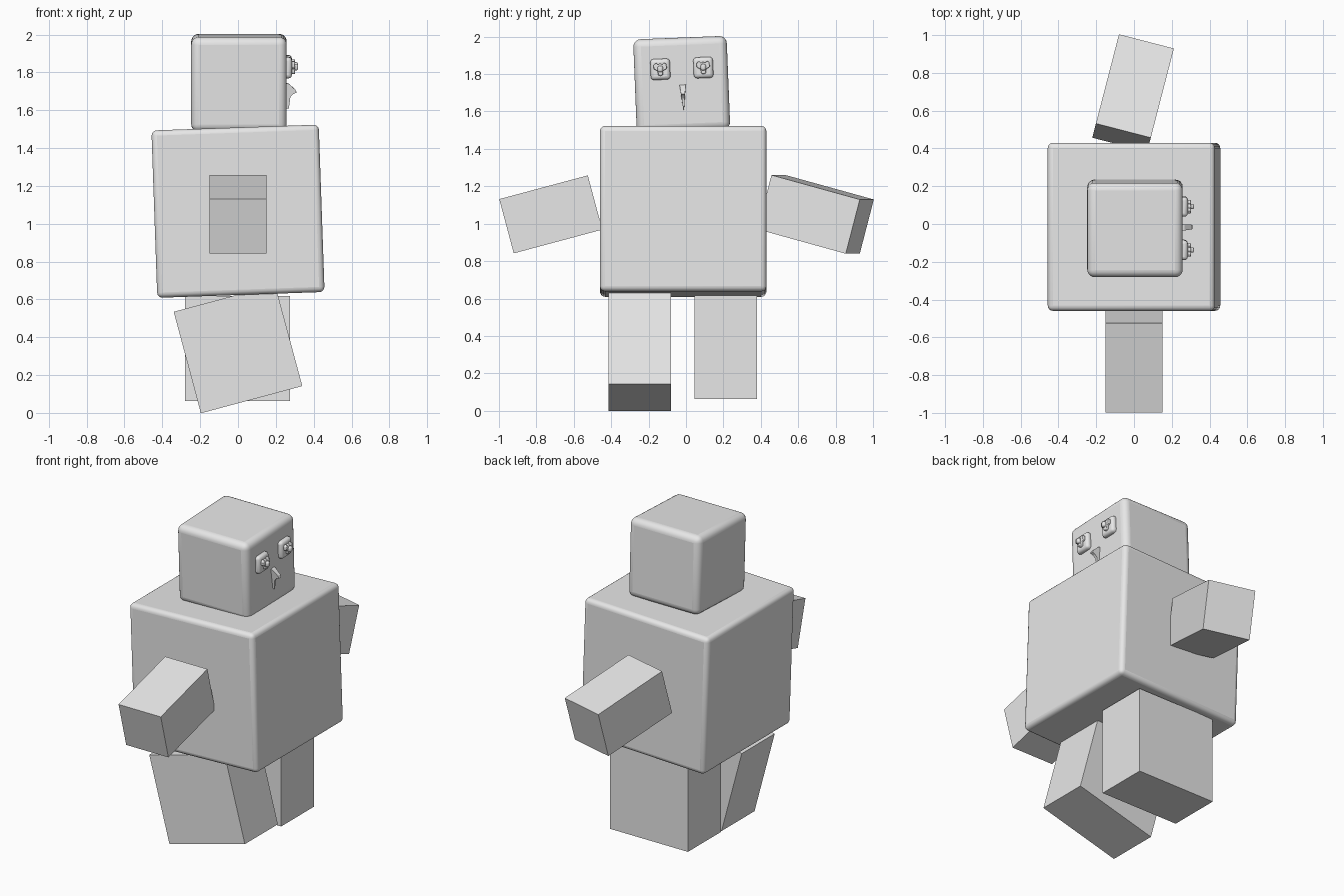
import bpy, bmesh
from math import radians
from mathutils import Matrix, Vector, Euler

cube = bpy.data.objects.get("Cube")
if cube:
    bpy.data.objects.remove(cube, do_unlink=True)

grey = bpy.data.materials.new("light grey")
grey.use_nodes = True
grey.diffuse_color = (0.8, 0.8, 0.8, 1)
grey.node_tree.nodes["Principled BSDF"].inputs["Base Color"].default_value = (0.8, 0.8, 0.8, 1)


def finish(name, bm, matrix, bevel=0.0, segments=4):
    """Turn a bmesh into a named object, optionally with rounded edges."""
    bmesh.ops.recalc_face_normals(bm, faces=bm.faces)
    mesh = bpy.data.meshes.new(name)
    bm.to_mesh(mesh)
    bm.free()
    mesh.materials.append(grey)
    ob = bpy.data.objects.new(name, mesh)
    bpy.context.collection.objects.link(ob)
    ob.matrix_world = matrix
    if bevel:
        mod = ob.modifiers.new("rounded edges", 'BEVEL')
        mod.width, mod.segments = bevel, segments
        mod.limit_method = 'ANGLE'
        bpy.ops.object.select_all(action='DESELECT')
        ob.select_set(True)
        bpy.context.view_layer.objects.active = ob
        bpy.ops.object.shade_smooth_by_angle(angle=radians(35))
    return ob


def place(centre, turn=(0, 0, 0)):
    return Matrix.Translation(centre) @ Euler([radians(a) for a in turn]).to_matrix().to_4x4()


def box(name, size, matrix, bevel=0.0, segments=4):
    bm = bmesh.new()
    bmesh.ops.create_cube(bm, size=1)
    bmesh.ops.scale(bm, vec=size, verts=bm.verts)
    return finish(name, bm, matrix, bevel, segments)


def slab(name, points, direction, matrix, bevel=0.0):
    """Extrude a flat outline along a direction."""
    bm = bmesh.new()
    face = bm.faces.new([bm.verts.new(p) for p in points])
    new = bmesh.ops.extrude_face_region(bm, geom=[face])["geom"]
    bmesh.ops.translate(bm, vec=direction, verts=[v for v in new if isinstance(v, bmesh.types.BMVert)])
    return finish(name, bm, matrix, bevel, 2)


# Body and head, each slightly tilted
box("body", (0.885, 0.89, 0.885), place((0, -0.015, 1.066), (0, -2, 0)), 0.028)
head = place((0.005, -0.023, 1.745), (2.3, 0, 0))
box("head", (0.505, 0.5, 0.5), head, 0.04, 5)

# Arms and legs
box("right_arm", (0.3, 0.49, 0.3), place((0, -0.723, 1.05), (15, 0, 0)))
box("left_arm", (0.3, 0.505, 0.3), place((-0.005, 0.693, 1.05), (-15, 0, -14.5)))
box("right_leg", (0.555, 0.335, 0.555), place((0, -0.248, 0.338), (0, -15, 0)))
box("left_leg", (0.555, 0.335, 0.555), place((-0.002, 0.212, 0.34)))

# Eyes: rounded plate, tulip-shaped pupil and small central knob
half = [(0, -0.036), (0.013, -0.030), (0.015, -0.008), (0.035, 0.002),
        (0.035, 0.026), (0.02, 0.035), (0.012, 0.024)]
tulip = half + [(0, 0.032)] + [(-y, z) for y, z in reversed(half[1:])]
for side, y in (("right", -0.111), ("left", 0.119)):
    eye = head @ Matrix.Translation((0.25, y, 0.085))
    box(side + "_eye_plate", (0.06, 0.105, 0.112), eye, 0.018, 3)
    slab(side + "_eye_pupil", [(0.02, *p) for p in tulip], Vector((0.027, 0, 0)), eye, 0.004)
    box(side + "_eye_knob", (0.04, 0.028, 0.034), eye @ place((0.043, 0, 0.002)), 0.009, 2)

# Beak: a hooked wedge narrowing towards its lower tip
side_outline = [(0.235, 0.0), (0.262, -0.004), (0.298, -0.036), (0.305, -0.052),
                (0.285, -0.06), (0.272, -0.075), (0.264, -0.135), (0.24, -0.138)]
beak = slab("beak", [(x, -0.017, z) for x, z in side_outline], Vector((0, 0.034, 0)),
            head @ Matrix.Translation((0, 0.005, 0)))
for v in beak.data.vertices:
    v.co.y *= max(0.12, 1 + v.co.z / 0.14)
